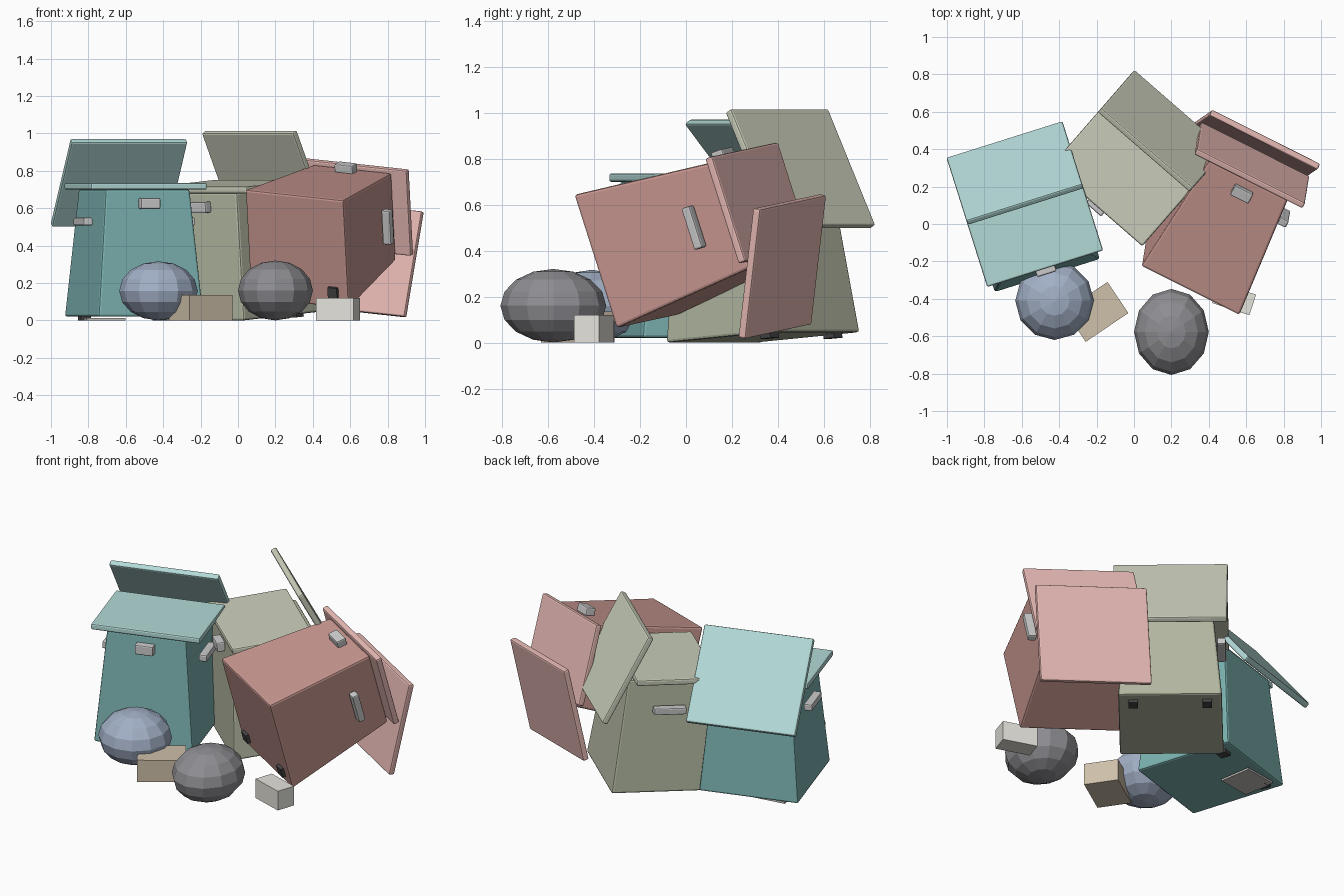
import bpy, bmesh
from math import radians
from mathutils import Matrix, Vector

if "Cube" in bpy.data.objects:
    bpy.data.objects.remove(bpy.data.objects["Cube"])


def mat(name, rgb):
    m = bpy.data.materials.new(name)
    m.diffuse_color = (*rgb, 1)
    m.use_nodes = True
    m.node_tree.nodes["Principled BSDF"].inputs["Base Color"].default_value = m.diffuse_color
    return m


GREY = mat("grey_metal", (0.55, 0.55, 0.57))
BLACK = mat("black_rubber", (0.06, 0.06, 0.06))


def box(name, size, loc, material, frame=Matrix(), rot=Matrix(), top=(1, 1), bevel=0.0):
    """Box centred on loc inside frame; top scales the upper face for a taper."""
    bm = bmesh.new()
    bmesh.ops.create_cube(bm, size=1)
    for v in bm.verts:
        k = top if v.co.z > 0 else (1, 1)
        v.co = Vector((v.co.x * size[0] * k[0], v.co.y * size[1] * k[1], v.co.z * size[2]))
    me = bpy.data.meshes.new(name)
    bm.to_mesh(me)
    bm.free()
    ob = bpy.data.objects.new(name, me)
    bpy.context.collection.objects.link(ob)
    ob.matrix_world = frame @ Matrix.Translation(loc) @ rot
    me.materials.append(material)
    if bevel:
        b = ob.modifiers.new("soft_edges", 'BEVEL')
        b.width, b.segments = bevel, 2
    return ob


def bin_(colour, frame, lid_angle, body_rgb, lid_rgb):
    body = mat(colour + "_body", body_rgb)
    lid = mat(colour + "_lid", lid_rgb)
    # tapered container
    box(colour + "_bin_body", (0.59, 0.61, 0.68), (0, 0, 0.34), body, frame,
        top=(0.80, 0.80), bevel=0.012)
    # shut front lid and swung rear lid
    box(colour + "_front_lid", (0.65, 0.48, 0.036), (0, -0.026, 0.697), lid, frame, bevel=0.009)
    box(colour + "_rear_lid", (0.65, 0.575, 0.036), (0, 0.27, 0.715), lid, frame,
        Matrix.Rotation(radians(-lid_angle), 4, 'X'), bevel=0.009)
    # handles
    box(colour + "_front_handle", (0.11, 0.05, 0.06), (0, -0.272, 0.605), GREY, frame, bevel=0.008)
    for side, s in (("left", -1), ("right", 1)):
        box(f"{colour}_{side}_handle", (0.05, 0.19, 0.042), (s * 0.287, 0, 0.508), GREY, frame, bevel=0.008)
        # feet under the rear edge
        box(f"{colour}_{side}_foot", (0.055, 0.06, 0.04), (s * 0.21, 0.22, 0), BLACK, frame)


def upright(x, y, z, turn, tilt=0):
    return (Matrix.Translation((x, y, z)) @ Matrix.Rotation(radians(turn), 4, 'Z')
            @ Matrix.Rotation(radians(tilt), 4, 'X'))


# frame of the toppled bin, from its up and back directions
up = Vector((0.453, 0.84, 0.29)).normalized()
right = Vector((0.05, 0.305, -0.95)).cross(up).normalized()
back = up.cross(right)
toppled = Matrix.Translation((0.315, -0.265, 0.38)) @ Matrix((right, back, up)).transposed().to_4x4()

bin_("teal", upright(-0.555, 0.015, 0.02, 17.5), 52, (0.20, 0.45, 0.44), (0.45, 0.70, 0.68))
bin_("olive", upright(0.008, 0.335, 0.022, -41, 4.3), 66, (0.45, 0.48, 0.36), (0.60, 0.63, 0.50))
bin_("red", toppled, 27, (0.58, 0.31, 0.28), (0.80, 0.49, 0.46))


def bag(name, loc, radii, rgb):
    bpy.ops.mesh.primitive_uv_sphere_add(segments=12, ring_count=8, radius=1, location=loc)
    ob = bpy.context.object
    ob.name, ob.scale = name, radii
    ob.data.materials.append(mat(name, rgb))


# rubbish bags
bag("blue_bag", (-0.425, -0.41, 0.158), (0.21, 0.21, 0.158), (0.36, 0.43, 0.56))
bag("dark_bag", (0.2, -0.577, 0.16), (0.2, 0.23, 0.16), (0.27, 0.27, 0.29))

# cartons and flattened sheet on the ground
for name, size, loc, turn, rgb in (
        ("tan_carton", (0.275, 0.20, 0.135), (-0.2, -0.47, 0.0675), 34, (0.62, 0.53, 0.40)),
        ("cream_carton", (0.21, 0.115, 0.12), (0.535, -0.4, 0.06), -18, (0.78, 0.77, 0.71)),
        ("flat_sheet", (0.21, 0.20, 0.012), (-0.72, 0.14, 0.006), 9, (0.55, 0.53, 0.5))):
    box(name, size, loc, mat(name, rgb), rot=Matrix.Rotation(radians(turn), 4, 'Z'))
